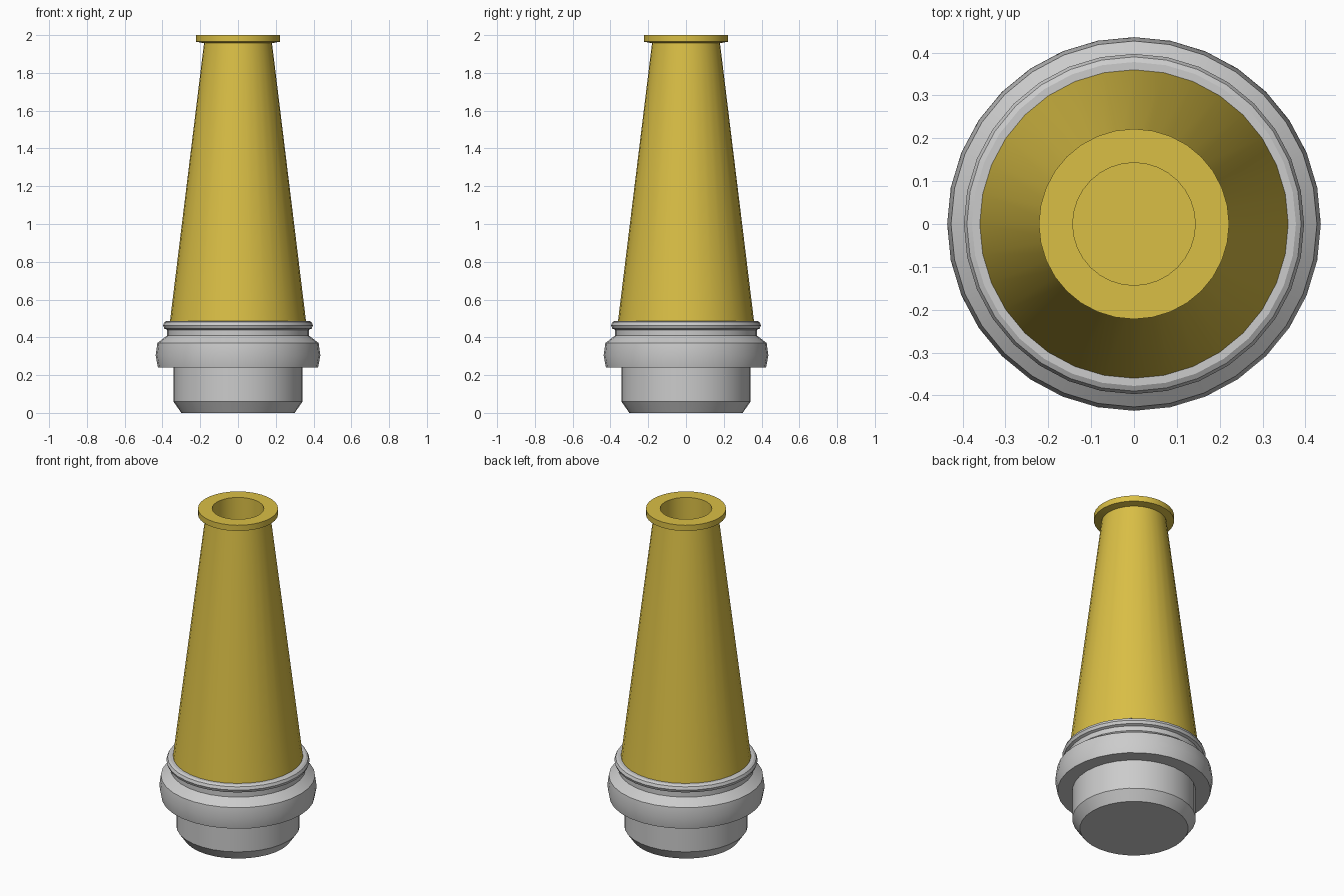
import bpy, bmesh
from math import sin, cos, pi, radians

if "Cube" in bpy.data.objects:
    bpy.data.objects.remove(bpy.data.objects["Cube"])

SIDES = 32

def lathe(name, profile, color=None):
    """Revolve an (r, z) profile about z and cap both ends."""
    bm = bmesh.new()
    rings = [[bm.verts.new((r * cos(2 * pi * i / SIDES), r * sin(2 * pi * i / SIDES), z))
              for i in range(SIDES)] for r, z in profile]
    for a, b in zip(rings, rings[1:]):
        for i in range(SIDES):
            j = (i + 1) % SIDES
            bm.faces.new((a[i], a[j], b[j], b[i]))
    bm.faces.new(rings[0][::-1])
    bm.faces.new(rings[-1])
    bmesh.ops.recalc_face_normals(bm, faces=bm.faces)
    mesh = bpy.data.meshes.new(name)
    bm.to_mesh(mesh)
    bm.free()
    ob = bpy.data.objects.new(name, mesh)
    bpy.context.collection.objects.link(ob)
    if color:
        mat = bpy.data.materials.new(name + "_material")
        mat.diffuse_color = color
        mat.use_nodes = True
        mat.node_tree.nodes["Principled BSDF"].inputs["Base Color"].default_value = mat.diffuse_color
        mesh.materials.append(mat)
    bpy.ops.object.select_all(action='DESELECT')
    ob.select_set(True)
    bpy.context.view_layer.objects.active = ob
    bpy.ops.object.shade_smooth_by_angle(angle=radians(25))
    return ob

# Grey coupling: chamfered plug, barrel-shaped collar, neck and lip
lathe("coupling", [
    (0.30, 0.0), (0.342, 0.06), (0.342, 0.24),
    (0.424, 0.24), (0.436, 0.305), (0.427, 0.37),
    (0.375, 0.41), (0.375, 0.44),
    (0.39, 0.446), (0.397, 0.463), (0.39, 0.48), (0.378, 0.487)])

# Brass nozzle: tapered cone, flared rim and bore
lathe("nozzle", [
    (0.36, 0.487), (0.18, 1.957), (0.222, 1.965), (0.222, 2.0),
    (0.143, 2.0), (0.143, 1.4)], (0.70, 0.52, 0.06, 1))
